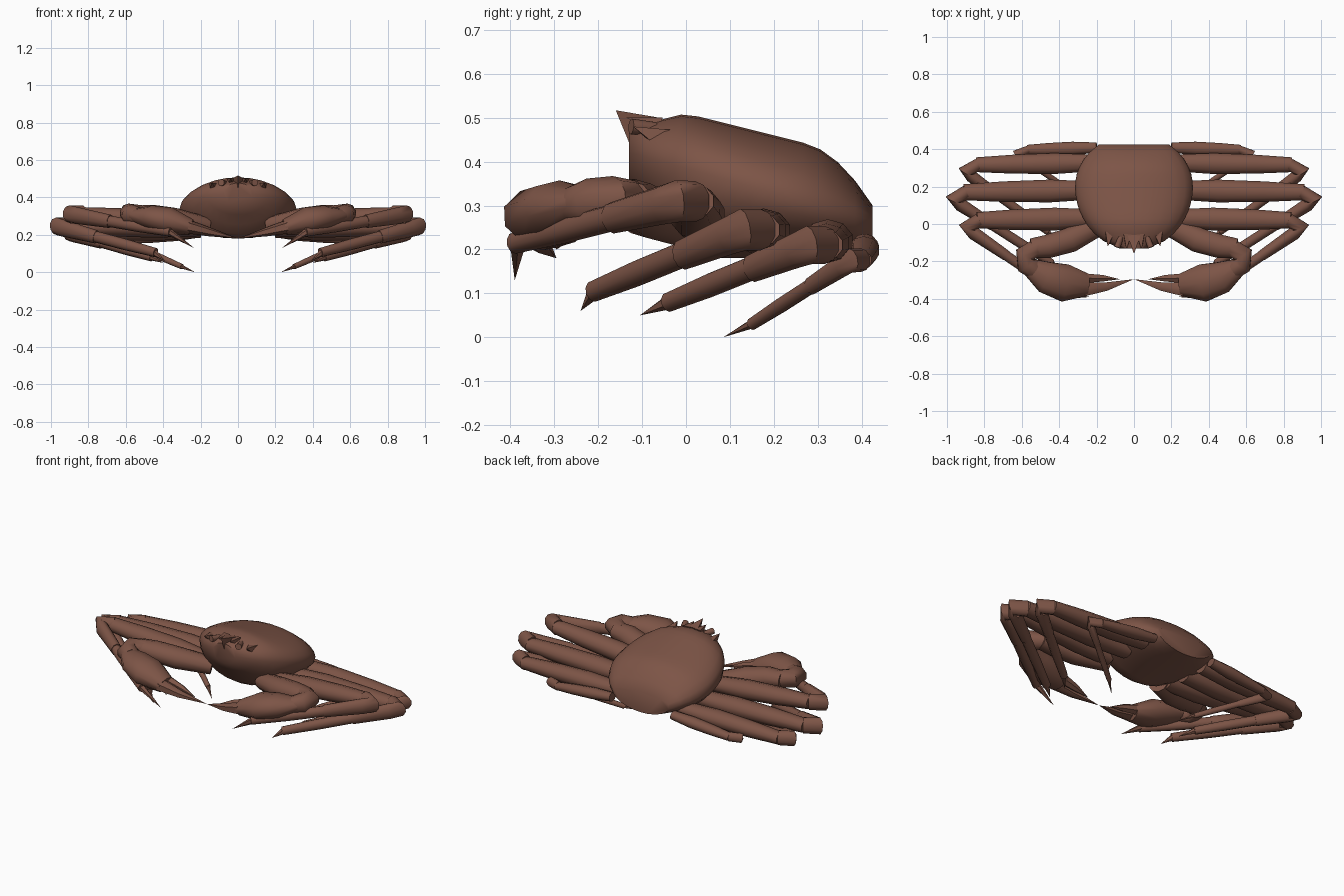
import bpy, bmesh, math
from mathutils import Vector

cube = bpy.data.objects.get("Cube")
if cube:
    bpy.data.objects.remove(cube, do_unlink=True)

brown = bpy.data.materials.new("shell_brown")
brown.use_nodes = True
colour = (0.205, 0.09, 0.062, 1)
brown.diffuse_color = colour
brown.node_tree.nodes["Principled BSDF"].inputs["Base Color"].default_value = colour


def loft(name, rings):
    """Skin a list of equal point rings and cap both ends."""
    bm = bmesh.new()
    loops = [[bm.verts.new(point) for point in ring] for ring in rings]
    count = len(loops[0])
    for first, second in zip(loops, loops[1:]):
        for i in range(count):
            j = (i + 1) % count
            bm.faces.new((first[i], first[j], second[j], second[i]))
    bm.faces.new(loops[0])
    bm.faces.new(loops[-1])
    bmesh.ops.remove_doubles(bm, verts=bm.verts, dist=0.0005)
    bmesh.ops.recalc_face_normals(bm, faces=bm.faces)
    mesh = bpy.data.meshes.new(name)
    bm.to_mesh(mesh)
    bm.free()
    mesh.materials.append(brown)
    obj = bpy.data.objects.new(name, mesh)
    bpy.context.collection.objects.link(obj)
    bpy.ops.object.select_all(action="DESELECT")
    obj.select_set(True)
    bpy.context.view_layer.objects.active = obj
    bpy.ops.object.shade_smooth_by_angle(angle=math.radians(55))


def limb(name, points, widths, flatness=1.0, sides=10):
    """Mirrored pair of tubes through points, with a half width at each one."""
    points = [Vector(point) for point in points]
    for side, sign in (("left", 1), ("right", -1)):
        rings = []
        for i, (point, width) in enumerate(zip(points, widths)):
            ahead = points[min(i + 1, len(points) - 1)] - points[max(i - 1, 0)]
            across = ahead.cross(Vector((0, 0, 1))).normalized() * width
            up = across.cross(ahead).normalized() * width * flatness
            ring = []
            for k in range(sides):
                turn = math.tau * (k + 0.5) / sides
                corner = point + across * math.cos(turn) + up * math.sin(turn)
                ring.append((sign * corner.x, corner.y, corner.z))
            rings.append(ring)
        loft(f"{side}_{name}", rings)


# Carapace: elliptical sections whose width, crown, rim and belly follow y
front, back, widest = -0.13, 0.425, 0.2
section_count, side_count = 14, 24
rings = []
for i in range(section_count + 1):
    y = front + (back - front) * i / section_count
    reach = 0.34 if y < widest else 0.28
    width = 0.315 * math.sqrt(1 - ((y - widest) / reach) ** 2)
    crown = 0.51 - 0.25 * abs(y) - 4.3 * max(0, y - 0.27) ** 2
    rim = 0.385 - 0.28 * y
    belly = max(0.18, 0.19 - 1.3 * y)
    ring = []
    for k in range(side_count):
        turn = math.tau * k / side_count
        rise = math.sin(turn)
        height = crown - rim if rise > 0 else rim - belly
        ring.append((width * math.cos(turn), y, rim + rise * height))
    rings.append(ring)
loft("carapace", rings)

# Rostrum, spines and eyes along the front edge
loft("rostrum", [[(-0.035, -0.06, 0.5), (0.035, -0.06, 0.5), (0, -0.12, 0.42)],
                 [(0, -0.16, 0.517)] * 3])
limb("inner_spine", [(.035, -.06, .48), (.04, -.135, .5)], (.03, 0), sides=4)
limb("orbit_spine", [(.13, -.05, .45), (.14, -.12, .48)], (.035, 0), sides=4)
limb("eye", [(.07, -.07, .475), (.09, -.125, .48)], (.015, .018))

# Walking legs: knee, ankle, tip, thickness
legs = {
    "first_leg": ((.9, -.02, .31), (.36, -.39, .215), (.235, -.39, .13), .05),
    "second_leg": ((.97, .13, .245), (.44, -.21, .105), (.39, -.24, .06), .05),
    "third_leg": ((.905, .28, .21), (.46, -.04, .08), (.4, -.105, .05), .046),
    "fourth_leg": ((.63, .375, .175), (.3, .15, .03), (.23, .085, 0), .029),
}
for name, (knee, ankle, tip, thick) in legs.items():
    knee, ankle, tip = Vector(knee), Vector(ankle), Vector(tip)
    thigh = knee + Vector((-0.06, thick * 0.8, 0))
    hip = Vector((0.2, thigh.y + 0.01, 0.15 + knee.z * 0.35))
    shin = knee.lerp(ankle, 0.4)
    limb(name + "_thigh", [hip, hip.lerp(thigh, 0.35), hip.lerp(thigh, 0.7), thigh],
         [thick, thick * 1.28, thick * 1.15, thick * 0.9], 0.85)
    limb(name + "_knee", [thigh.lerp(hip, 0.02), knee, knee.lerp(shin, 0.2), shin],
         [thick * 0.78, thick * 0.8, thick * 0.75, thick * 0.6], 1.2)
    limb(name + "_shin", [shin.lerp(knee, 0.02), shin.lerp(ankle, 0.5), ankle],
         [thick * 0.56, thick * 0.55, thick * 0.45], 1.1)
    limb(name + "_toe", [ankle.lerp(shin, 0.03), tip], [thick * 0.4, 0], sides=6)

# Claw arms
limb("arm", [(.17, 0, .25), (.34, -.085, .285), (.46, -.12, .305), (.55, -.13, .31)],
     (.055, .07, .066, .055), 0.85)
limb("wrist", [(.51, -.12, .31), (.585, -.165, .315), (.57, -.22, .305), (.53, -.25, .3)],
     (.05, .055, .06, .05), 0.95)
limb("hand", [(.56, -.23, .305), (.47, -.285, .295), (.37, -.315, .275), (.25, -.325, .24)],
     (.05, .09, .105, .062), 0.7)
limb("fixed_finger", [(.27, -.35, .245), (.15, -.335, .215), (0, -.295, .18)],
     (.042, .026, 0), 0.9, 6)
limb("moving_finger", [(.27, -.29, .25), (.17, -.29, .225), (.075, -.295, .2)],
     (.03, .02, 0), 1.1, 6)
